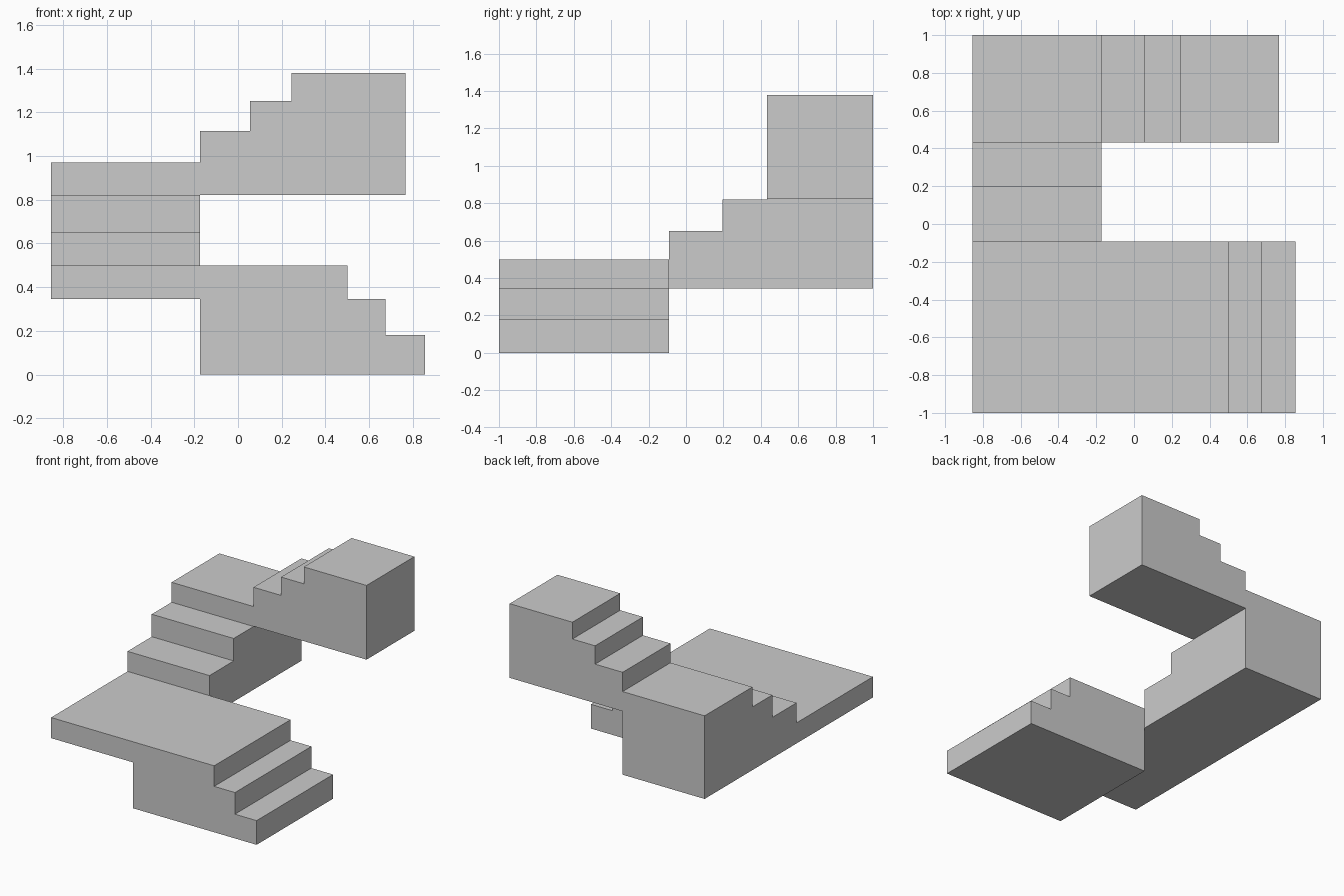
import bpy
import bmesh
from mathutils import Vector

if "Cube" in bpy.data.objects:
    bpy.data.objects.remove(bpy.data.objects["Cube"])


def prism(name, profile, axis, start, end):
    """Extrude a side profile (horizontal, z) along the x or y axis."""
    def place(h, z, d):
        return (h, d, z) if axis == 'Y' else (d, h, z)

    bm = bmesh.new()
    face = bm.faces.new([bm.verts.new(place(h, z, start)) for h, z in profile])
    shift = Vector(place(0, 0, end - start))
    out = bmesh.ops.extrude_face_region(bm, geom=[face], use_keep_orig=True)
    bmesh.ops.translate(bm, vec=shift,
                        verts=[g for g in out["geom"] if isinstance(g, bmesh.types.BMVert)])
    bmesh.ops.recalc_face_normals(bm, faces=bm.faces)
    mesh = bpy.data.meshes.new(name)
    bm.to_mesh(mesh)
    bm.free()
    obj = bpy.data.objects.new(name, mesh)
    bpy.context.collection.objects.link(obj)
    return obj


def stair_profile(edges, heights, base):
    """Flat-bottomed stepped outline: edges has one more entry than heights."""
    points = [(edges[0], base)]
    for i, z in enumerate(heights):
        points += [(edges[i], z), (edges[i + 1], z)]
    return points + [(edges[-1], base)]


LEFT, INNER = -0.855, -0.173     # middle flight width
FRONT, BACK = -1.0, 1.0
TURN_1, TURN_2 = -0.092, 0.432   # inner edges of the two outer flights

# Bottom flight, climbing towards -x
prism("lower_flight",
      stair_profile([0.855, 0.675, 0.502, INNER], [0.182, 0.345, 0.5], 0.0),
      'Y', FRONT, TURN_1)

# Slab landing at the first turn
prism("lower_landing",
      stair_profile([LEFT, INNER], [0.5], 0.345),
      'Y', FRONT, TURN_1)

# Middle flight climbing towards +y, ending in the upper landing
prism("middle_flight",
      stair_profile([TURN_1, 0.196, TURN_2, BACK], [0.651, 0.82, 0.97], 0.345),
      'X', LEFT, INNER)

# Top flight, climbing towards +x
prism("upper_flight",
      stair_profile([INNER, 0.056, 0.245, 0.767], [1.115, 1.253, 1.38], 0.822),
      'Y', TURN_2, BACK)
